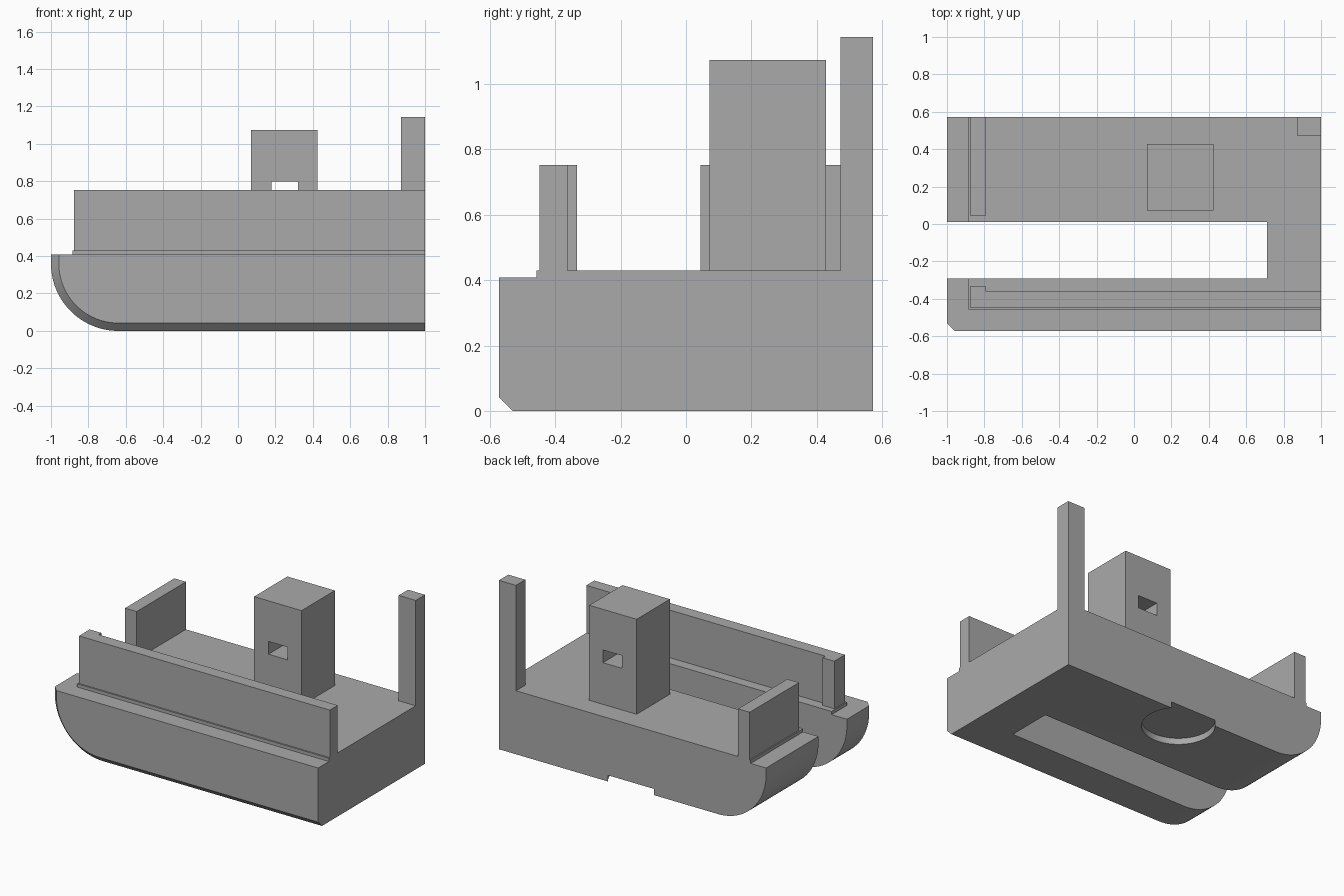
import bpy, bmesh, math

if "Cube" in bpy.data.objects:
    bpy.data.objects.remove(bpy.data.objects["Cube"], do_unlink=True)

grey = bpy.data.materials.new("plain grey")
grey.use_nodes = True
grey.diffuse_color = (0.4, 0.4, 0.4, 1)
grey.node_tree.nodes["Principled BSDF"].inputs["Base Color"].default_value = (0.4, 0.4, 0.4, 1)


def make_object(name, bm):
    bmesh.ops.recalc_face_normals(bm, faces=bm.faces)
    mesh = bpy.data.meshes.new(name)
    bm.to_mesh(mesh)
    bm.free()
    mesh.materials.append(grey)
    obj = bpy.data.objects.new(name, mesh)
    bpy.context.collection.objects.link(obj)
    return obj


def extrude(name, outline, z0, z1):
    """Upright prism over a plan outline."""
    bm = bmesh.new()
    low = bm.faces.new([bm.verts.new((x, y, z0)) for x, y in outline])
    top = bmesh.ops.extrude_face_region(bm, geom=[low])["geom"]
    for v in top:
        if isinstance(v, bmesh.types.BMVert):
            v.co.z = z1
    return make_object(name, bm)


def box(name, x0, x1, y0, y1, z0, z1):
    return extrude(name, [(x0, y0), (x1, y0), (x1, y1), (x0, y1)], z0, z1)


def cut(target, cutter):
    mod = target.modifiers.new("cut", "BOOLEAN")
    mod.operation = "DIFFERENCE"
    mod.solver = "EXACT"
    mod.object = cutter
    bpy.context.view_layer.objects.active = target
    bpy.ops.object.modifier_apply(modifier=mod.name)
    bpy.data.objects.remove(cutter, do_unlink=True)


# Hull: side profile with one rounded end, chamfered along the front edge
DECK, LEDGE, RADIUS, CHAMFER, STEPS = 0.43, 0.408, 0.36, 0.042, 24


def profile(inset):
    r = RADIUS - inset
    points = [(1, DECK), (inset - 1, DECK)]
    for i in range(STEPS + 1):
        a = math.pi / 2 * i / STEPS
        points.append((RADIUS - 1 - r * math.cos(a), RADIUS - r * math.sin(a)))
    return points + [(1, inset)]


bm = bmesh.new()
rings = []
for y, inset in ((-0.572, CHAMFER), (CHAMFER - 0.572, 0), (0.572, 0)):
    rings.append([bm.verts.new((x, y, z)) for x, z in profile(inset)])
for a, b in zip(rings, rings[1:]):
    for i in range(len(a)):
        j = (i + 1) % len(a)
        bm.faces.new((a[i], a[j], b[j], b[i]))
bm.faces.new(rings[0])
bm.faces.new(rings[-1])
hull = make_object("hull", bm)

# Stepped ledges, long slot and round recess underneath
cut(hull, box("front_ledge_cutter", -2, 2, -1, -0.457, LEDGE, 1))
cut(hull, box("end_ledge_cutter", -2, -0.885, -1, 1, LEDGE, 1))
cut(hull, box("slot_cutter", -2, 0.712, -0.292, 0.012, -1, 1))

bm = bmesh.new()
bmesh.ops.create_cone(bm, cap_ends=True, segments=64, radius1=0.223, radius2=0.223, depth=0.084)
bmesh.ops.translate(bm, verts=bm.verts, vec=(0.01, 0.43, 0))
cut(hull, make_object("recess_cutter", bm))

# Smooth the rounded parts, keeping the edges sharp
bpy.ops.object.select_all(action="DESELECT")
hull.select_set(True)
bpy.context.view_layer.objects.active = hull
bpy.ops.object.shade_smooth_by_angle(angle=math.radians(25))

# Walls on the deck
WALL_TOP, END, INNER = 0.752, -0.877, -0.79
extrude("front_wall", [(END, -0.447), (1, -0.447), (1, -0.362), (INNER, -0.362),
                       (INNER, -0.333), (END, -0.333)], DECK, WALL_TOP)
box("end_wall", END, INNER, 0.045, 0.572, DECK, WALL_TOP)

# Corner post
box("corner_post", 0.872, 1, 0.472, 0.572, DECK, 1.143)

# Tower with a small window straight through it
tower = box("tower", 0.07, 0.425, 0.072, 0.428, DECK, 1.073)
cut(tower, box("window_cutter", 0.178, 0.322, 0, 0.5, 0.712, 0.798))
